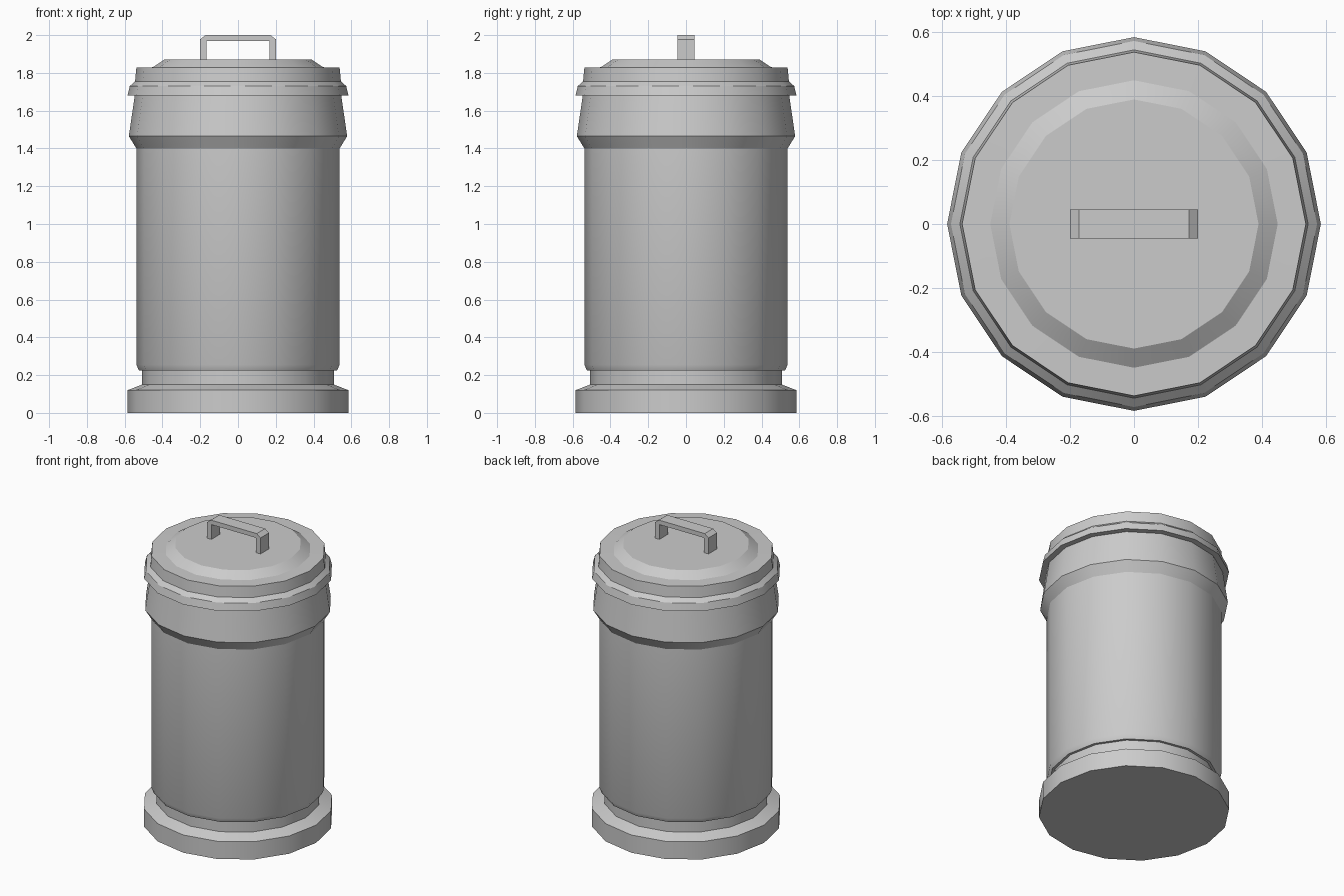
import bpy, bmesh, math

cube = bpy.data.objects.get("Cube")
if cube:
    bpy.data.objects.remove(cube, do_unlink=True)

SIDES = 16

grey = bpy.data.materials.new("light grey metal")
grey.use_nodes = True
colour = (0.6, 0.6, 0.6, 1)
grey.diffuse_color = colour
grey.node_tree.nodes["Principled BSDF"].inputs["Base Color"].default_value = colour


def finish(name, bm):
    bmesh.ops.recalc_face_normals(bm, faces=bm.faces)
    mesh = bpy.data.meshes.new(name)
    bm.to_mesh(mesh)
    bm.free()
    mesh.materials.append(grey)
    obj = bpy.data.objects.new(name, mesh)
    bpy.context.collection.objects.link(obj)
    bpy.ops.object.select_all(action='DESELECT')
    obj.select_set(True)
    bpy.context.view_layer.objects.active = obj
    bpy.ops.object.shade_smooth_by_angle(angle=math.radians(30))
    return obj


def lathe(name, profile):
    """Turn (radius, height) points around z and cap both ends."""
    bm = bmesh.new()
    rings = []
    for r, z in profile:
        rings.append([bm.verts.new((r * math.cos(a), r * math.sin(a), z))
                      for a in (math.tau * i / SIDES for i in range(SIDES))])
    for low, high in zip(rings, rings[1:]):
        for i in range(SIDES):
            j = (i + 1) % SIDES
            bm.faces.new((low[i], low[j], high[j], high[i]))
    bm.faces.new(rings[0])
    bm.faces.new(rings[-1])
    return finish(name, bm)


# Can: foot, recessed neck, straight wall, tapered collar
lathe("can_body", [(0.585, 0), (0.585, 0.12), (0.508, 0.15), (0.508, 0.225),
                   (0.525, 0.225), (0.538, 0.255), (0.538, 1.4),
                   (0.578, 1.465), (0.545, 1.69)])

# Lid: flared rim, upright wall, raised centre
lathe("lid", [(0.585, 1.68), (0.573, 1.73), (0.545, 1.755), (0.538, 1.828),
              (0.45, 1.83), (0.39, 1.87)])

# Handle: chamfered arch extruded along y
half = [(0.2, 1.865), (0.2, 1.978), (0.172, 2.0)]
inner = [(0.168, 1.97), (0.168, 1.865)]
outline = half + [(-x, z) for x, z in reversed(half)]
outline += [(-x, z) for x, z in reversed(inner)] + inner
bm = bmesh.new()
face = bm.faces.new([bm.verts.new((x, -0.045, z)) for x, z in outline])
made = bmesh.ops.extrude_face_region(bm, geom=[face])
bmesh.ops.translate(bm, vec=(0, 0.09, 0),
                    verts=[g for g in made["geom"] if isinstance(g, bmesh.types.BMVert)])
finish("lid_handle", bm)
